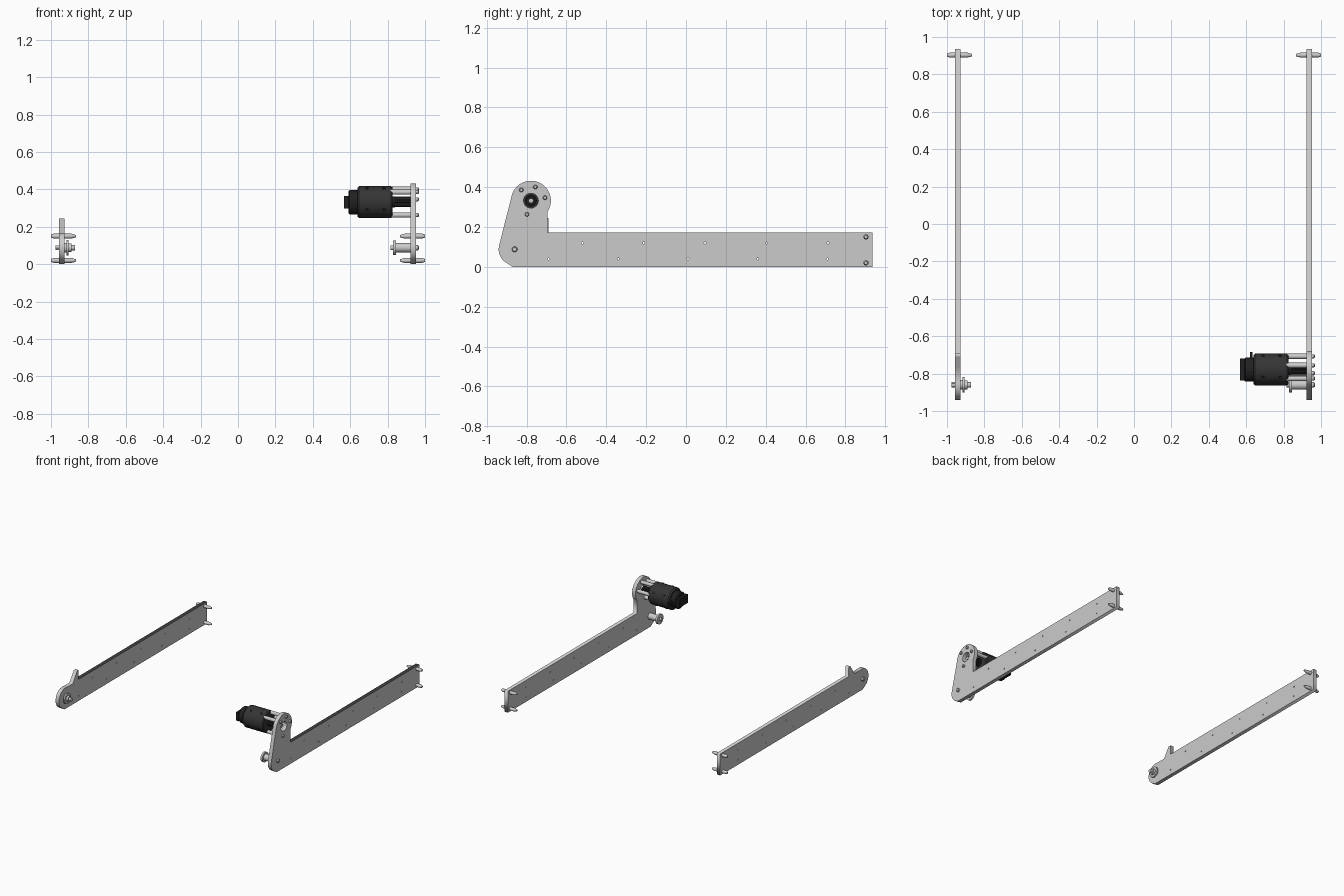
import bpy, bmesh
from math import sin, cos, pi, radians
from mathutils import Matrix, Vector

if "Cube" in bpy.data.objects:
    bpy.data.objects.remove(bpy.data.objects["Cube"])

dark = bpy.data.materials.new("dark_metal")
dark.diffuse_color = (0.035, 0.035, 0.035, 1)
dark.use_nodes = True
dark.node_tree.nodes["Principled BSDF"].inputs["Base Color"].default_value = dark.diffuse_color
black = bpy.data.materials.new("black_plastic")
black.diffuse_color = (0.015, 0.015, 0.015, 1)
black.use_nodes = True
black.node_tree.nodes["Principled BSDF"].inputs["Base Color"].default_value = black.diffuse_color


def arc(cy, cz, r, a0, a1, n):
    return [(cy + r * cos(radians(a0 + (a1 - a0) * i / n)),
             cz + r * sin(radians(a0 + (a1 - a0) * i / n))) for i in range(n + 1)]


def circle(cy, cz, r, n=24):
    return arc(cy, cz, r, 0, 360, n)[:-1]


def select(ob):
    bpy.ops.object.select_all(action='DESELECT')
    ob.select_set(True)
    bpy.context.view_layer.objects.active = ob


def plate(name, loops, x0, x1, mat=None):
    """Flat profile in the y-z plane (first loop outer, others holes) extruded along x."""
    cu = bpy.data.curves.new(name, 'CURVE')
    cu.dimensions = '2D'
    cu.fill_mode = 'BOTH'
    cu.extrude = (x1 - x0) / 2
    for pts in loops:
        s = cu.splines.new('POLY')
        s.points.add(len(pts) - 1)
        for p, (a, b) in zip(s.points, pts):
            p.co = (a, b, 0, 1)
        s.use_cyclic_u = True
    ob = bpy.data.objects.new(name, cu)
    bpy.context.collection.objects.link(ob)
    ob.matrix_world = Matrix(((0, 0, 1, (x0 + x1) / 2), (1, 0, 0, 0), (0, 1, 0, 0), (0, 0, 0, 1)))
    select(ob)
    bpy.ops.object.convert(target='MESH')
    ob = bpy.context.object
    if mat:
        ob.data.materials.append(mat)
    return ob


def lathe(name, prof, origin, axis=(1, 0, 0), n=32, mat=None):
    """Solid of revolution: prof is (distance along axis, radius)."""
    bm = bmesh.new()
    rings = [[bm.verts.new((r * cos(2 * pi * i / n), r * sin(2 * pi * i / n), d)) for i in range(n)]
             for d, r in prof]
    for a, b in zip(rings, rings[1:]):
        for i in range(n):
            bm.faces.new((a[i], a[(i + 1) % n], b[(i + 1) % n], b[i]))
    bm.faces.new(rings[0])
    bm.faces.new(rings[-1])
    bmesh.ops.recalc_face_normals(bm, faces=bm.faces)
    me = bpy.data.meshes.new(name)
    bm.to_mesh(me)
    bm.free()
    ob = bpy.data.objects.new(name, me)
    ob.location = origin
    ob.rotation_euler = Vector(axis).to_track_quat('Z', 'Y').to_euler()
    bpy.context.collection.objects.link(ob)
    if mat:
        me.materials.append(mat)
    select(ob)
    bpy.ops.object.shade_smooth_by_angle(angle=radians(35))
    return ob


def box(name, lo, hi, mat=None):
    bm = bmesh.new()
    bmesh.ops.create_cube(bm, size=1)
    for v in bm.verts:
        v.co = [(a + b) / 2 + c * (b - a) for a, b, c in zip(lo, hi, v.co)]
    me = bpy.data.meshes.new(name)
    bm.to_mesh(me)
    bm.free()
    ob = bpy.data.objects.new(name, me)
    bpy.context.collection.objects.link(ob)
    if mat:
        me.materials.append(mat)
    return ob


MY, MZ = -0.778, 0.332      # motor axis
PY, PZ = -0.86, 0.088       # front pivot

# Side plates with rows of small screw holes
holes = [circle(-0.52 + 0.308 * i, 0.12, 0.005, 12) for i in range(5)]
holes += [circle(-0.69 + 0.35 * i, 0.04, 0.005, 12) for i in range(5)]
motor_side = ([(0.935, 0), (0.935, 0.172), (-0.695, 0.172), (-0.695, 0.277)]
              + arc(MY, MZ, 0.1, -32, 168, 36)
              + arc(PY, PZ, 0.08, 168, 228, 12) + [(-0.87, 0)])
plate("motor_side_plate", [motor_side, circle(MY, MZ, 0.037, 32)] + holes, 0.922, 0.952)
idler_side = ([(0.935, 0), (0.935, 0.172), (-0.69, 0.172), (-0.69, 0.245), (-0.712, 0.245),
               (-0.765, 0.165)] + arc(PY, PZ, 0.08, 80, 228, 24) + [(-0.87, 0)])
plate("idler_side_plate", [idler_side] + holes, -0.958, -0.928)

# Rear cross pins, tapered on both ends
for s, side in ((1, "right"), (-1, "left")):
    for z, lvl in ((0.15, "upper"), (0.02, "lower")):
        lathe(f"{side}_{lvl}_rear_pin",
              [(0.865, 0.006), (0.89, 0.013), (0.985, 0.013), (1.0, 0.008)],
              (0, 0.903, z), (s, 0, 0), 20)

# Front pivots: axle, roller and flange
lathe("right_pivot_roller",
      [(0.815, 0.013), (0.83, 0.013), (0.83, 0.04), (0.845, 0.04), (0.845, 0.025), (0.924, 0.025)],
      (0, PY, PZ))
lathe("right_pivot_bolt_head", [(0.95, 0.014), (0.962, 0.014), (0.967, 0.01)], (0, PY, PZ), n=16)
lathe("left_pivot_hub",
      [(-0.93, 0.026), (-0.917, 0.026), (-0.917, 0.041), (-0.905, 0.041), (-0.905, 0.024),
       (-0.89, 0.024), (-0.89, 0.014), (-0.872, 0.014)], (0, PY, PZ))
lathe("left_pivot_nut", [(-0.976, 0.015), (-0.956, 0.015)], (0, PY, PZ), n=6)

# Motor standoffs with bolt heads outside the plate
for i, a in enumerate((12, 72, 132, 254)):
    y, z = MY + 0.072 * cos(radians(a)), MZ + 0.072 * sin(radians(a))
    lathe(f"standoff_{i}", [(0.815, 0.014), (0.924, 0.014)], (0, y, z), n=20)
    lathe(f"standoff_bolt_{i}", [(0.95, 0.011), (0.962, 0.011), (0.967, 0.007)], (0, y, z), n=16)

# Motor body and stepped rear cap
lathe("motor_body",
      [(0.638, 0.065), (0.638, 0.077), (0.648, 0.085), (0.818, 0.085), (0.825, 0.08)],
      (0, MY, MZ), n=48, mat=dark)
lathe("motor_rear_cap", [(0.59, 0.058), (0.597, 0.065), (0.64, 0.065)],
      (0, MY, MZ), n=40, mat=black)
box("motor_rear_bridge", (0.568, MY - 0.058, MZ - 0.034), (0.592, MY + 0.058, MZ + 0.034), black)
box("motor_terminal", (0.62, MY + 0.055, MZ - 0.01), (0.634, MY + 0.093, MZ + 0.01), black)

# Small radial screws around the motor body
for x in (0.69, 0.78):
    for k in range(4):
        a = radians(30 + 90 * k)
        lathe("motor_body_screw", [(0.08, 0.009), (0.088, 0.009)], (x, MY, MZ),
              (0, cos(a), sin(a)), 12, black)

# Pinion gear and shaft
teeth = []
for i in range(14):
    for f, r in ((-0.35, 0.021), (-0.15, 0.027), (0.15, 0.027), (0.35, 0.021)):
        t = 2 * pi * (i + f) / 14
        teeth.append((MY + r * cos(t), MZ + r * sin(t)))
plate("pinion_gear", [teeth], 0.835, 0.925, black)
lathe("pinion_collar", [(0.824, 0.03), (0.84, 0.03)], (0, MY, MZ), mat=black)
lathe("motor_shaft", [(0.82, 0.012), (0.935, 0.012)], (0, MY, MZ), n=20)
